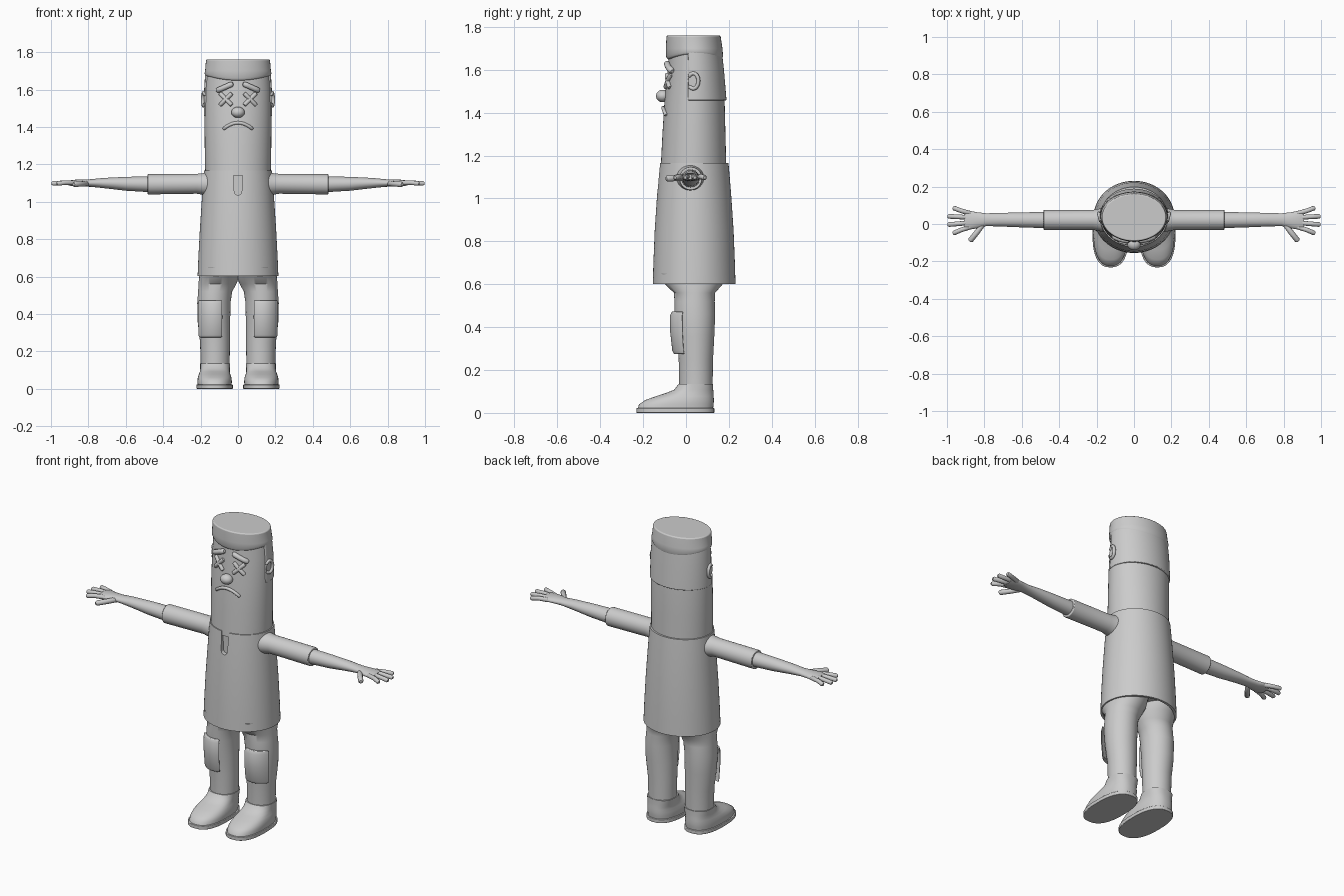
import bpy, bmesh, math
from mathutils import Vector

cube = bpy.data.objects.get("Cube")
if cube:
    bpy.data.objects.remove(cube)

grey = bpy.data.materials.new("plain grey")
grey.use_nodes = True
grey.diffuse_color = (0.6, 0.6, 0.6, 1)
grey.node_tree.nodes["Principled BSDF"].inputs["Base Color"].default_value = (0.6, 0.6, 0.6, 1)


def finish(obj, angle=40):
    obj.data.materials.clear()
    obj.data.materials.append(grey)
    bpy.ops.object.select_all(action='DESELECT')
    obj.select_set(True)
    bpy.context.view_layer.objects.active = obj
    bpy.ops.object.shade_smooth_by_angle(angle=math.radians(angle))
    return obj


def loft(name, sections, along='Z', arc=(0, 360), steps=48, side=1, power=2, bevel=0):
    """Skin ellipse sections (position, centre u, centre v, radius u, radius v)."""
    full = arc[1] - arc[0] == 360
    bm = bmesh.new()
    rings = []
    for pos, cu, cv, ru, rv in sections:
        ring = []
        for i in range(steps if full else steps + 1):
            a = math.radians(arc[0] + (arc[1] - arc[0]) * i / steps)
            c, s = math.cos(a), math.sin(a)
            u = cu + ru * math.copysign(abs(c) ** (2 / power), c)
            v = cv + rv * math.copysign(abs(s) ** (2 / power), s)
            co = (side * u, v, pos) if along == 'Z' else (side * pos, u, v)
            ring.append(bm.verts.new(co))
        rings.append(ring)
    for low, high in zip(rings, rings[1:]):
        for i in range(len(low)):
            j = (i + 1) % len(low)
            bm.faces.new((low[i], low[j], high[j], high[i]))
    bm.faces.new(rings[0])
    bm.faces.new(rings[-1])
    bmesh.ops.recalc_face_normals(bm, faces=bm.faces)
    mesh = bpy.data.meshes.new(name)
    bm.to_mesh(mesh)
    bm.free()
    obj = bpy.data.objects.new(name, mesh)
    bpy.context.collection.objects.link(obj)
    if bevel:
        mod = obj.modifiers.new("Soft edges", 'BEVEL')
        mod.width, mod.segments, mod.limit_method = bevel, 3, 'ANGLE'
        mod.angle_limit = math.radians(50)
    return finish(obj)


def tube(name, points, radius, taper=0.55):
    """Round bar through the points with softened tips."""
    curve = bpy.data.curves.new(name, 'CURVE')
    curve.dimensions, curve.bevel_depth = '3D', radius
    curve.bevel_resolution, curve.use_fill_caps = 3, True
    pts = [Vector(p) for p in points]
    start, end = (pts[1] - pts[0]).normalized(), (pts[-1] - pts[-2]).normalized()
    pts = [pts[0] - start * radius * 0.6] + pts + [pts[-1] + end * radius * 0.6]
    spline = curve.splines.new('POLY')
    spline.points.add(len(pts) - 1)
    for i, p in enumerate(pts):
        spline.points[i].co = (*p, 1)
        spline.points[i].radius = taper if i in (0, len(pts) - 1) else 1
    obj = bpy.data.objects.new(name, curve)
    bpy.context.collection.objects.link(obj)
    bpy.ops.object.select_all(action='DESELECT')
    obj.select_set(True)
    bpy.context.view_layer.objects.active = obj
    bpy.ops.object.convert(target='MESH')
    return finish(bpy.context.object, 60)


# Head and hair
HEAD = [(1.14, 0, .035, .175, .153), (1.3, 0, .037, .178, .147),
        (1.46, 0, .04, .179, .14), (1.6, 0, .042, .176, .127), (1.72, 0, .04, .168, .115)]
loft("head", HEAD)


def on_face(x, z, lift=0.0):
    for a, b in zip(HEAD, HEAD[1:]):
        if a[0] <= z <= b[0]:
            t = (z - a[0]) / (b[0] - a[0])
            cy, rx, ry = (a[k] + (b[k] - a[k]) * t for k in (2, 3, 4))
            return (x, cy - ry * math.sqrt(1 - (x / rx) ** 2) - lift, z)


loft("back_hair", [(1.458, 0, .042, .183, .147), (1.6, 0, .042, .181, .135),
                   (1.7, 0, .038, .175, .128)], arc=(-13, 193), bevel=.004)
fringe = loft("top_hair", [(1.648, 0, .04, .174, .126), (1.662, 0, .04, .179, .133),
                           (1.7, 0, .038, .176, .132), (1.76, 0, .035, .171, .126)], bevel=.006)
for v in fringe.data.vertices:
    if v.co.z < 1.67:
        v.co.z += 0.025 * min(1, abs(v.co.x) / .17) ** 2

# Shirt with a hollow hem and a notched collar
shirt = loft("shirt", [(.645, 0, .037, .19, .17), (.602, 0, .037, .2, .18),
                       (.602, 0, .038, .216, .193), (.7, 0, .038, .212, .19),
                       (.85, 0, .038, .204, .184), (1.0, 0, .038, .194, .174),
                       (1.1, 0, .038, .187, .166), (1.166, 0, .038, .181, .16)], steps=64)
bm = bmesh.new()
outline = [(-.032, 1.2), (-.024, 1.15)]
outline += [(-.02 * math.cos(a), 1.055 - .02 * math.sin(a))
            for a in [math.pi * i / 8 for i in range(9)]]
outline += [(.024, 1.15), (.032, 1.2)]
face = bm.faces.new([bm.verts.new((x, -.2, z)) for x, z in outline])
moved = bmesh.ops.extrude_face_region(bm, geom=[face])["geom"]
bmesh.ops.translate(bm, vec=(0, .092, 0), verts=[g for g in moved if isinstance(g, bmesh.types.BMVert)])
bmesh.ops.recalc_face_normals(bm, faces=bm.faces)
mesh = bpy.data.meshes.new("collar_cutter")
bm.to_mesh(mesh)
bm.free()
cutter = bpy.data.objects.new("collar_cutter", mesh)
cutter.hide_render = True
bpy.context.collection.objects.link(cutter)
mod = shirt.modifiers.new("Collar notch", 'BOOLEAN')
mod.operation, mod.object = 'DIFFERENCE', cutter
bpy.ops.object.select_all(action='DESELECT')
shirt.select_set(True)
bpy.context.view_layer.objects.active = shirt
bpy.ops.object.modifier_apply(modifier=mod.name)
bpy.data.objects.remove(cutter)
finish(shirt, 35)

# Nose and frown
bpy.ops.mesh.primitive_uv_sphere_add(segments=24, ring_count=16, location=(0, -.108, 1.478))
nose = bpy.context.object
nose.name = "nose"
nose.scale = (.036, .032, .029)
finish(nose, 60)
frown = [-.075 + .015 * i for i in range(11)]
tube("mouth", [on_face(x, 1.422 - 5.5 * x * x, .004) for x in frown], .009)

for side, label in ((1, "left"), (-1, "right")):
    # Brow, crossed eye and ear
    tube(label + "_brow", [on_face(side * (.035 + .018 * i), 1.628 - .008 * i, .008)
                           for i in range(5)], .015)
    for k in (1, -1):
        tube(f"{label}_eye_bar", [on_face(side * .065 + .027 * t, 1.548 + .027 * k * t, .003)
                                  for t in (-1, -.5, 0, .5, 1)], .0115, .8)
    rim = []
    for i in range(13):
        a = math.radians(-130 + 270 * i / 12)
        rim.append((side * (.183 + .006 * math.cos(a)), .034 + .024 * math.cos(a),
                    1.548 + .036 * math.sin(a)))
    tube(label + "_ear_rim", rim, .009)
    loft(label + "_ear", [(.16, .034, 1.548, .026, .038), (.182, .034, 1.548, .024, .036)],
         'X', side=side, steps=24)

    # Sleeve, arm and hand
    loft(label + "_sleeve", [(.13, .022, 1.095, .075, .072), (.185, .022, 1.095, .06, .058),
                             (.22, .022, 1.096, .053, .053), (.484, .022, 1.093, .053, .054)],
         'X', side=side, steps=32, bevel=.004)
    loft(label + "_arm", [(.45, .021, 1.093, .044, .043), (.6, .022, 1.096, .04, .037),
                          (.72, .023, 1.1, .036, .027), (.79, .023, 1.1, .034, .02),
                          (.84, .02, 1.1, .043, .019), (.885, .02, 1.1, .051, .017),
                          (.91, .02, 1.1, .046, .011)], 'X', side=side, steps=24)
    for base, tip in ((.057, .085), (.034, .041), (.008, -.003), (-.016, -.048)):
        reach = .99 if abs(tip - .02) < .03 else .962
        tube(label + "_finger", [(side * .875, base, 1.1), (side * .925, (base + tip) / 2, 1.102),
                                 (side * reach, tip, 1.098)], .0125)
    tube(label + "_thumb", [(side * .8, .01, 1.098), (side * .84, -.045, 1.095),
                            (side * .873, -.086, 1.093)], .0145)

    # Trouser leg and shoe
    loft(label + "_leg", [(.12, .122, .046, .077, .078), (.25, .123, .046, .08, .08),
                          (.36, .129, .044, .087, .088), (.46, .129, .041, .089, .095),
                          (.52, .122, .04, .091, .094), (.56, .11, .04, .101, .096),
                          (.6, .1, .036, .108, .135), (.65, .095, .036, .105, .16)], side=side)
    loft(label + "_sole", [(0, .125, -.05, .097, .182), (.022, .125, -.05, .097, .182)],
         side=side, power=2.5, bevel=.003)
    loft(label + "_shoe", [(.018, .125, -.05, .091, .176), (.04, .125, -.045, .092, .174),
                           (.06, .125, -.03, .09, .16), (.078, .125, -.005, .084, .134),
                           (.092, .124, .016, .08, .112), (.108, .123, .036, .079, .091),
                           (.135, .122, .046, .08, .081)], side=side, power=2.4)

    # Padded knee patch wrapping the outer front of the leg
    loft(label + "_knee_patch", [(.275, .13, .044, .092, .1), (.29, .13, .044, .095, .108),
                                 (.38, .13, .043, .098, .117), (.455, .13, .042, .097, .116),
                                 (.472, .13, .041, .094, .107)],
         arc=(-119, -30), steps=20, side=side, bevel=.005)
